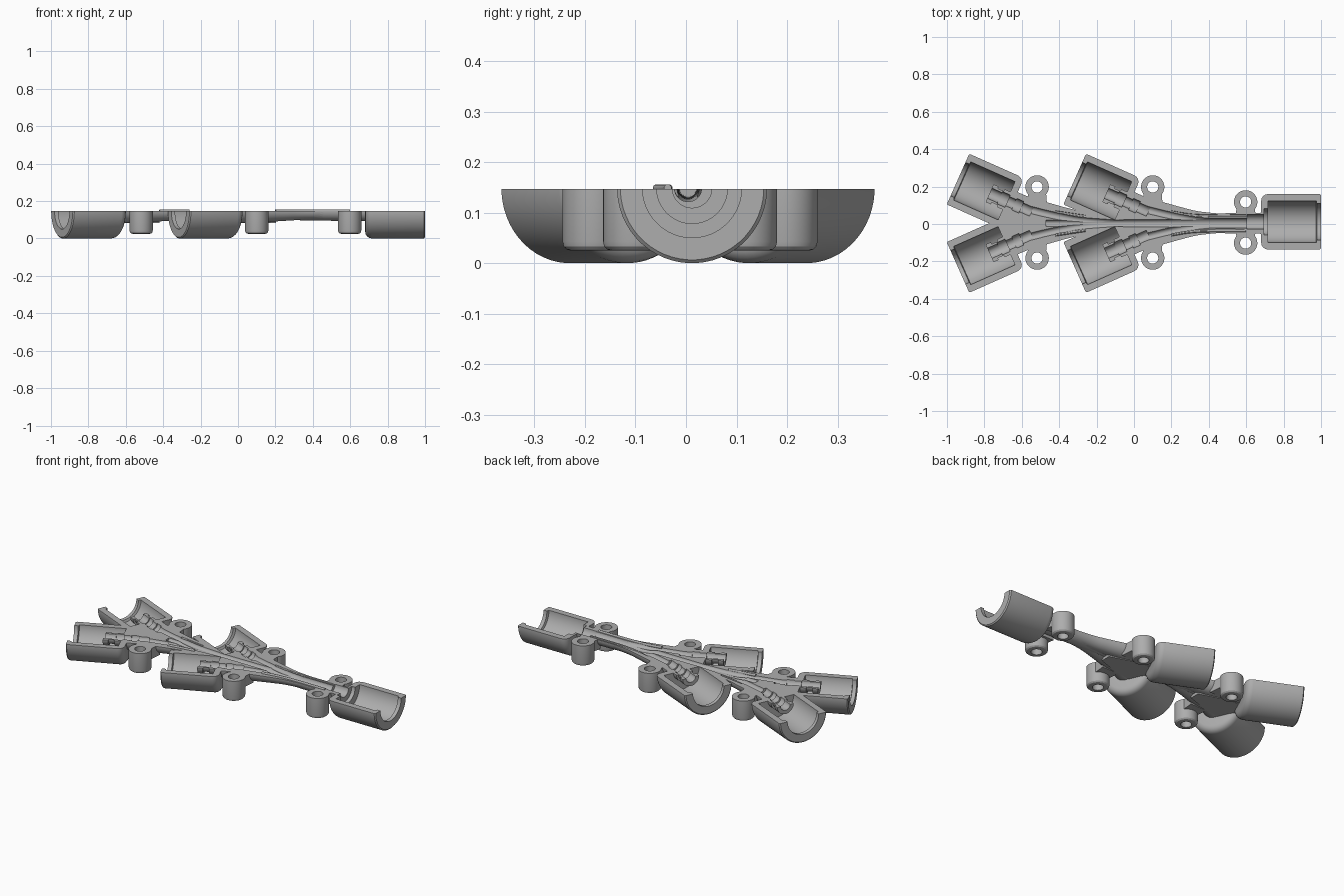
import bpy, bmesh, math
from mathutils import Vector

if "Cube" in bpy.data.objects:
    bpy.data.objects.remove(bpy.data.objects["Cube"])

TOP = 0.147          # flat parting face
AXIS = 0.1485        # height of all bore axes
MID = 0.004          # y of the trunk line
grey = bpy.data.materials.new("plain_grey")
grey.diffuse_color = (0.42, 0.42, 0.42, 1)
grey.use_nodes = True
grey.node_tree.nodes["Principled BSDF"].inputs["Base Color"].default_value = grey.diffuse_color


def finish(bm, name):
    bmesh.ops.recalc_face_normals(bm, faces=bm.faces)
    me = bpy.data.meshes.new(name)
    bm.to_mesh(me)
    bm.free()
    me.materials.append(grey)
    ob = bpy.data.objects.new(name, me)
    bpy.context.collection.objects.link(ob)
    return ob


def rings_solid(name, rings):
    """Skin a list of vertex rings and cap both ends."""
    bm = bmesh.new()
    vs = [[bm.verts.new(p) for p in ring] for ring in rings]
    n = len(vs[0])
    for a, b in zip(vs, vs[1:]):
        for i in range(n):
            j = (i + 1) % n
            bm.faces.new((a[i], a[j], b[j], b[i]))
    bm.faces.new(vs[0])
    bm.faces.new(vs[-1])
    return finish(bm, name)


def circle(c, d, r, n):
    d = d.normalized()
    u = d.orthogonal().normalized() if abs(d.z) > 0.9 else Vector((0, 0, 1)).cross(d).normalized()
    v = d.cross(u)
    return [c + r * (math.cos(t) * u + math.sin(t) * v)
            for t in (2 * math.pi * (i + 0.5) / n for i in range(n))]


def lathe(name, origin, direction, profile, n=56):
    """Profile of (distance along axis, radius)."""
    o, d = Vector(origin), Vector(direction).normalized()
    return rings_solid(name, [circle(o + d * s, d, r, n) for s, r in profile])


def tube(name, pts, n=28, z=AXIS, steps=6):
    """Smooth tube through (x, y, radius) points."""
    p = [Vector(q) for q in pts]
    p = [2 * p[0] - p[1]] + p + [2 * p[-1] - p[-2]]
    path = []
    for i in range(1, len(p) - 2):
        a, b, c, d = p[i - 1:i + 3]
        for k in range(steps):
            t = k / steps
            path.append(0.5 * (2 * b + (c - a) * t + (2 * a - 5 * b + 4 * c - d) * t * t
                               + (3 * b - a - 3 * c + d) * t ** 3))
    path.append(p[-2])
    rings = []
    for i, q in enumerate(path):
        d = path[min(i + 1, len(path) - 1)] - path[max(i - 1, 0)]
        rings.append(circle(Vector((q.x, q.y, z)), Vector((d.x, d.y, 0)), q.z, n))
    return rings_solid(name, rings)


def prism(name, pts, z0, z1):
    return rings_solid(name, [[Vector((x, y, z)) for x, y in pts] for z in (z0, z1)])


def combine(base, tool, op):
    m = base.modifiers.new(op, 'BOOLEAN')
    m.operation, m.solver, m.object = op, 'MANIFOLD', tool
    bpy.context.view_layer.objects.active = base
    bpy.ops.object.modifier_apply(modifier=m.name)
    bpy.data.objects.remove(tool, do_unlink=True)


solids, cuts = [], []
ANG = math.radians(24)
CUP = [(0, 0.02), (0, 0.142), (0.006, AXIS), (0.285, AXIS), (0.298, 0.1455),
       (0.309, 0.138), (0.317, 0.127), (0.32, 0.113), (0.32, 0.02)]
LIP = [(-0.02, 0.001), (-0.02, 0.098), (0.022, 0.098), (0.026, 0.112), (0.284, 0.112)]

# trunk with its cable channel
trunk = tube("splitter_body", [(-0.6, MID, 0.045), (-0.3, MID, 0.05), (0.2, MID, 0.05),
                               (0.5, MID, 0.054), (0.71, MID, 0.057)])
cuts.append(tube("trunk_channel", [(-0.47, MID, 0.017), (0.1, MID, 0.02),
                                   (0.35, MID, 0.026), (0.66, MID, 0.027)]))

# single end cup and its stepped bore
end = (1.0, 0.012, AXIS)
solids.append(lathe("end_cup", end, (-1, 0, 0), CUP))
cuts.append(lathe("end_bore", end, (-1, 0, 0), LIP + [
    (0.284, 0.07), (0.306, 0.07), (0.306, 0.039), (0.395, 0.039), (0.395, 0.001)]))

# two pairs of branches
for x0 in (0.0, 0.624):
    # web filling the crotch between the two arms
    web = [(-0.77, 0), (-0.66, -0.09), (-0.56, -0.075), (-0.42, -0.03),
           (-0.42, 0.03), (-0.56, 0.075), (-0.66, 0.09)]
    solids.append(prism("crotch_web", [(x + x0, y + MID) for x, y in web], 0.083, 0.17))
    for s in (1, -1):
        o = (-0.941 + x0, MID + s * 0.236, AXIS)
        d = (math.cos(ANG), -s * math.sin(ANG), 0)
        # cup, arm
        solids.append(lathe("branch_cup", o, d, CUP))
        arm = [(-0.68, 0.12, 0.066), (-0.57, 0.076, 0.064), (-0.465, 0.05, 0.06),
               (-0.37, 0.03, 0.054), (-0.275, 0.014, 0.049), (-0.1, 0.001, 0.045)]
        solids.append(tube("branch_arm", [(x + x0, MID + s * y, r) for x, y, r in arm]))
        # cup cavity leaving a flanged stub, then the stepped grip channel
        cuts.append(lathe("cup_cavity", o, d, LIP + [
            (0.284, 0.052), (0.25, 0.052), (0.25, 0.041), (0.215, 0.041),
            (0.215, 0.052), (0.185, 0.052), (0.185, 0.001)]))
        cuts.append(lathe("grip_channel", o, d, [
            (0.17, 0.001), (0.17, 0.03), (0.245, 0.03), (0.245, 0.036), (0.29, 0.036),
            (0.29, 0.027), (0.33, 0.027), (0.33, 0.034), (0.37, 0.034), (0.37, 0.026),
            (0.43, 0.026), (0.43, 0.001)], 32))
        cuts.append(tube("branch_channel", [
            (x + x0, MID + s * y, 0.02 - 0.0006 * i) for i, (x, y, r) in enumerate(arm) if i]))

# screw bosses: position, y of the tie to the arm
for bx, by, inner, z0 in ((-0.518, 0.19, 0.08, 0.085), (0.1, 0.19, 0.08, 0.085),
                          (0.597, 0.11, 0.03, 0.085)):
    for s in (1, -1):
        y = 0.008 + s * by
        solids.append(lathe("screw_boss", (bx, y, 0.17), (0, 0, -1), [
            (0, 0.0625), (0.127, 0.0625), (0.137, 0.06), (0.143, 0.054), (0.145, 0.046)], 40))
        solids.append(prism("boss_tie", [
            (bx - 0.045, y), (bx + 0.045, y),
            (bx + 0.055, MID + s * inner), (bx - 0.055, MID + s * inner)], z0, 0.168))
        cuts.append(lathe("screw_hole", (bx, y, 0.2), (0, 0, -1), [(0, 0.03), (0.25, 0.03)], 32))

# alignment grooves on the rear side
RIDGES = ([(-0.42, 0.062), (-0.34, 0.05), (-0.26, 0.038)],
          [(0.2, 0.062), (0.3, 0.046), (0.42, 0.04), (0.6, 0.04)])
for pts in RIDGES:
    cuts.append(tube("groove", [(x, MID + y, 0.006) for x, y in pts], 12, 0.1475))

for ob in solids:
    combine(trunk, ob, 'UNION')
# slice everything flat at the parting face
combine(trunk, prism("slice", [(-2, -2), (2, -2), (2, 2), (-2, 2)], TOP, 1), 'DIFFERENCE')
for ob in cuts:
    combine(trunk, ob, 'DIFFERENCE')

# raised alignment ridges on the front side
parts = [trunk]
for pts in RIDGES:
    parts.append(tube("alignment_ridge", [(x, MID - y, 0.008) for x, y in pts], 12, 0.148))

for ob in parts:
    bpy.ops.object.select_all(action='DESELECT')
    ob.select_set(True)
    bpy.context.view_layer.objects.active = ob
    bpy.ops.object.shade_smooth_by_angle(angle=math.radians(30))
